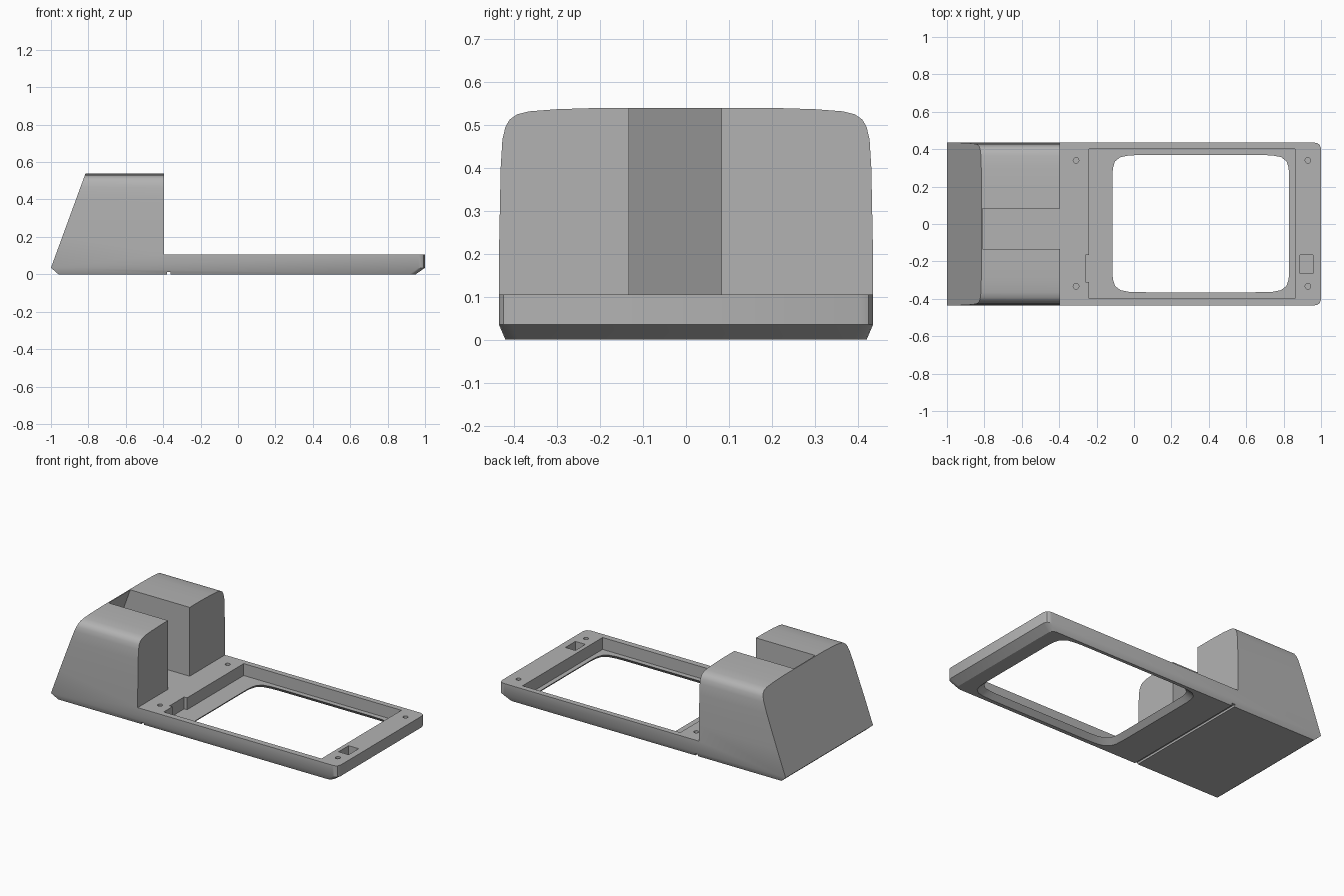
import bpy, bmesh, math

cube = bpy.data.objects.get("Cube")
if cube:
    bpy.data.objects.remove(cube, do_unlink=True)

grey = bpy.data.materials.new("plain_grey")
grey.use_nodes = True
colour = (0.45, 0.45, 0.45, 1)
grey.diffuse_color = colour
grey.node_tree.nodes["Principled BSDF"].inputs["Base Color"].default_value = colour


def finish(name, bm):
    bmesh.ops.recalc_face_normals(bm, faces=bm.faces)
    mesh = bpy.data.meshes.new(name)
    bm.to_mesh(mesh)
    bm.free()
    mesh.materials.append(grey)
    obj = bpy.data.objects.new(name, mesh)
    bpy.context.collection.objects.link(obj)
    return obj


def loft(rings, cap=True):
    """Skin closed rings of equal length; returns the bmesh and its rings."""
    bm = bmesh.new()
    loops = [[bm.verts.new(p) for p in ring] for ring in rings]
    n = len(loops[0])
    for a, b in zip(loops, loops[1:]):
        for i in range(n):
            j = (i + 1) % n
            bm.faces.new((a[i], a[j], b[j], b[i]))
    if cap:
        bm.faces.new(loops[0])
        bm.faces.new(loops[-1])
    return bm, loops


def box(name, x0, x1, y0, y1, z0, z1):
    rings = [[(x0, y0, z), (x1, y0, z), (x1, y1, z), (x0, y1, z)] for z in (z0, z1)]
    return finish(name, loft(rings)[0])


# Body: arched cross-section swept along x, sloped left end, rounded right corners
FOOT = 0.035
half = [(0.42, 0), (0.435, FOOT), (0.435, 0.2), (0.433, 0.3), (0.431, 0.4),
        (0.427, 0.465), (0.42, 0.495), (0.41, 0.512), (0.393, 0.524),
        (0.365, 0.531), (0.3, 0.536), (0.2, 0.539)]
profile = half + [(-y, z) for y, z in reversed(half)]


def left_x(z):
    return -0.96 if z == 0 else -1 + 0.366 * (z - FOOT)


rings = [[(left_x(z), y, z) for y, z in profile]]
for x, inset in ((0.965, 0), (0.98, 0.003), (0.992, 0.011), (1, 0.03)):
    rings.append([(x - (0.05 if z == 0 else 0), y - math.copysign(inset, y), z)
                  for y, z in profile])
bm, loops = loft(rings, cap=False)
for end in (loops[0], loops[-1]):
    bm.faces.new(end[1:-1])
    bm.faces.new((end[0], end[1], end[-2], end[-1]))
body = finish("stand_body", bm)

# Cutters for the low tray, screen recess, side notch, groove and pocket
cutters = [
    box("tray_cut", -0.395, 1.2, -0.6, 0.6, 0.105, 0.8),
    box("recess_cut", -0.24, 0.86, -0.397, 0.4, 0.03, 0.2),
    box("notch_cut", -0.26, -0.2, -0.31, -0.165, 0.03, 0.21),
    box("groove_cut", -0.38, -0.36, -0.6, 0.6, -0.1, 0.013),
    box("pocket_cut", 0.887, 0.957, -0.265, -0.165, 0.05, 0.2),
]

# Slot between the two towers, its end wall parallel to the sloped outer face
slot = []
for y in (-0.133, 0.083):
    slot.append([(-0.968, y, 0.105), (-0.3, y, 0.105), (-0.3, y, 0.7),
                 (-0.968 + 0.366 * 0.595, y, 0.7)])
cutters.append(finish("slot_cut", loft(slot)[0]))


# Window opening, flared towards the underside
def window_ring(z, grow, steps=96, power=2 / 12):
    ring = []
    for i in range(steps):
        t = 2 * math.pi * (i + 0.5) / steps
        # even spacing by direction, pulled out to a squared-off oval
        c, s = math.cos(t), math.sin(t)
        r = (abs(c) ** (2 / power) + abs(s) ** (2 / power)) ** (-power / 2)
        ring.append((0.357 + (0.473 + grow) * c * r, 0.002 + (0.367 + grow) * s * r, z))
    return ring


window = [window_ring(-0.01, 0.04), window_ring(0.03, 0), window_ring(0.06, 0)]
cutters.append(finish("window_cut", loft(window)[0]))

# Screw holes
for x in (-0.31, 0.93):
    for y in (-0.333, 0.34):
        hole = [[(x + 0.015 * math.cos(i * math.pi / 12),
                  y + 0.015 * math.sin(i * math.pi / 12), z) for i in range(24)]
                for z in (0.04, 0.2)]
        cutters.append(finish("hole_cut", loft(hole)[0]))

# Carve the body
bpy.ops.object.select_all(action='DESELECT')
body.select_set(True)
bpy.context.view_layer.objects.active = body
for cutter in cutters:
    mod = body.modifiers.new(cutter.name, 'BOOLEAN')
    mod.operation = 'DIFFERENCE'
    mod.solver = 'EXACT'
    mod.object = cutter
    bpy.ops.object.modifier_apply(modifier=mod.name)
    bpy.data.objects.remove(cutter, do_unlink=True)
bpy.ops.object.shade_smooth_by_angle(angle=math.radians(25))
